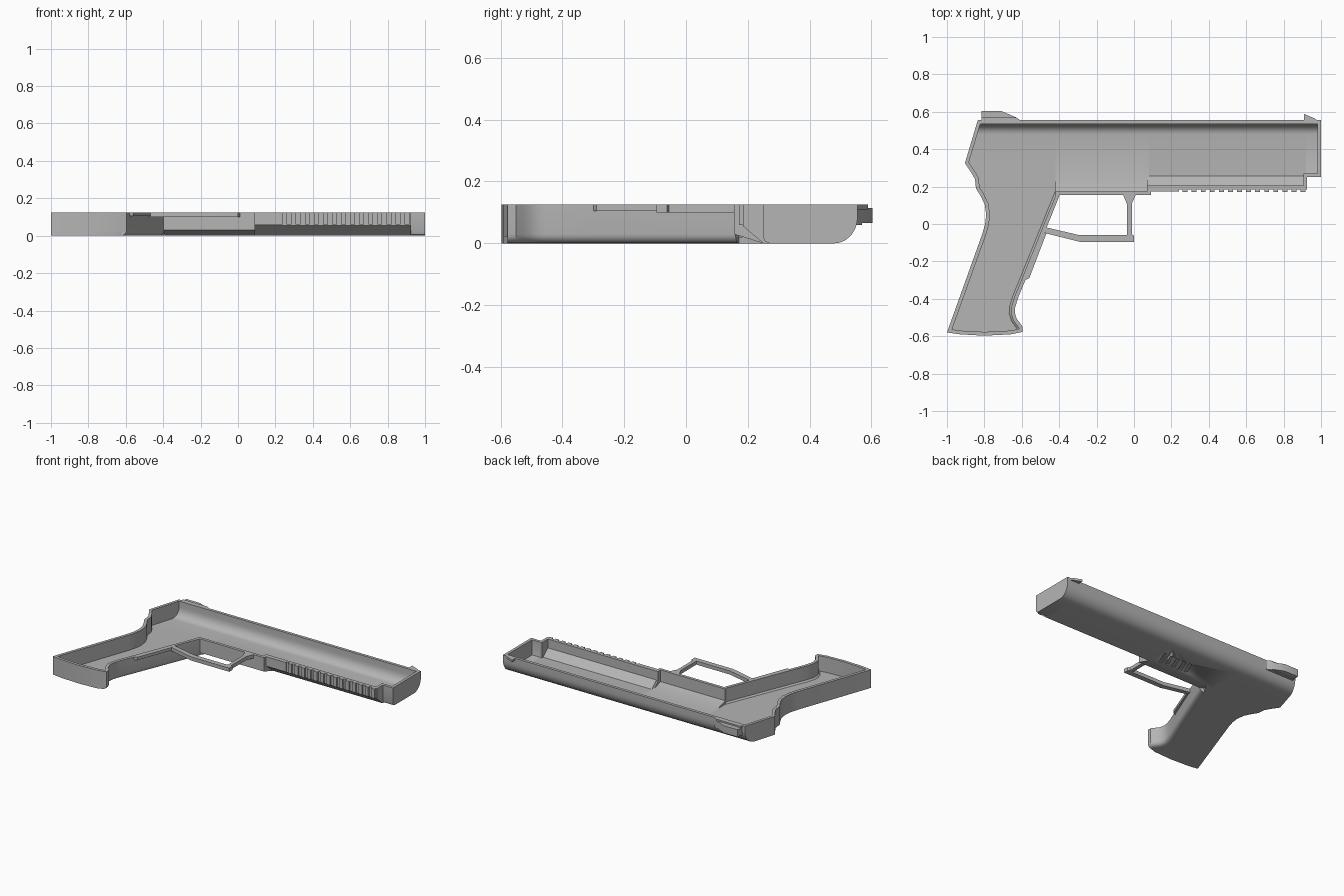
import bpy, bmesh, math
from mathutils import Vector

cube = bpy.data.objects.get("Cube")
if cube:
    bpy.data.objects.remove(cube, do_unlink=True)

grey = bpy.data.materials.new("plain grey")
grey.use_nodes = True
grey.diffuse_color = (0.46, 0.46, 0.46, 1)
for node in grey.node_tree.nodes:
    if node.type == 'BSDF_PRINCIPLED':
        node.inputs["Base Color"].default_value = grey.diffuse_color

TOP = 0.125
WALL = 0.02


def loft(name, rings):
    """Skin closed rings of 3D points and cap both ends."""
    bm = bmesh.new()
    rows = [[bm.verts.new(p) for p in ring] for ring in rings]
    count = len(rows[0])
    for a, b in zip(rows, rows[1:]):
        for i in range(count):
            j = (i + 1) % count
            bm.faces.new((a[i], a[j], b[j], b[i]))
    bm.faces.new(rows[0][::-1])
    bm.faces.new(rows[-1])
    bmesh.ops.recalc_face_normals(bm, faces=bm.faces)
    mesh = bpy.data.meshes.new(name)
    bm.to_mesh(mesh)
    bm.free()
    mesh.materials.append(grey)
    obj = bpy.data.objects.new(name, mesh)
    bpy.context.scene.collection.objects.link(obj)
    bpy.ops.object.select_all(action='DESELECT')
    obj.select_set(True)
    bpy.context.view_layer.objects.active = obj
    bpy.ops.object.shade_smooth_by_angle(angle=math.radians(32))
    return obj


def offset(path, d):
    """Shift an open 2D path to the right of its heading, with mitres."""
    pts = [Vector(p) for p in path]
    normals = []
    for a, b in zip(pts, pts[1:]):
        t = (b - a).normalized()
        normals.append(Vector((t.y, -t.x)))
    out = []
    for i, p in enumerate(pts):
        n1 = normals[max(i - 1, 0)]
        n2 = normals[min(i, len(normals) - 1)]
        out.append(p + (n1 + n2) * (d / (1 + n1.dot(n2))))
    return [tuple(p) for p in out]


def prism(name, outline, z0, z1):
    return loft(name, [[(x, y, z) for x, y in outline] for z in (z0, z1)])


def along_x(name, section, start, end):
    """Extrude a y-z section; start and end give x for each y."""
    return loft(name, [[(f(y), y, z) for y, z in section] for f in (start, end)])


def at(x):
    return lambda y: x


def shell(name, path, start, end):
    return along_x(name, path + offset(path, WALL)[::-1], start, end)


def sweep(name, path, profile):
    """Sweep a profile of (inward distance, height) along a plan path."""
    lines = [(offset(path, d), z) for d, z in profile]
    return loft(name, [[(*line[i], z) for line, z in lines] for i in range(len(path))])


def rear(y):
    return -0.904 + (y - 0.326) * 0.3


def rear_inner(y):
    return rear(y) + WALL


# Slide and frame shell, with a rounded upper edge
round_edge = [(0.48 + 0.075 * math.cos(a), 0.085 - 0.085 * math.sin(a))
              for a in (math.pi / 2 * i / 7 for i in range(8))]
crown = [(0.555, TOP)] + round_edge
block_side = [(0.25, 0), (0.155, 0.03), (0.155, TOP)]
frame_side = [(0.25, 0), (0.185, 0.055), (0.185, TOP)]
nose_side = [(0.27, 0), (0.255, 0.006), (0.25, 0.02), (0.25, TOP)]
shell("slide_rear", crown + [(0.326, 0)], rear, at(-0.42))
middle = shell("slide_middle", crown + block_side, at(-0.42), at(0.08))
shell("slide_front", crown + frame_side, at(0.08), at(0.92))
shell("slide_nose", crown + nose_side, at(0.92), at(1.0))

# End walls
along_x("rear_wall", crown + [(0.326, 0), (0.326, TOP)], rear, rear_inner)
along_x("muzzle_wall", crown + nose_side, at(0.98), at(1.0))
along_x("frame_end_wall", frame_side + [(0.27, TOP), (0.27, 0)], at(0.905), at(0.925))
along_x("block_end_wall", block_side + [(0.205, TOP), (0.205, 0.06), (0.25, 0.02)],
        at(0.07), at(0.09))

# Slanted grooves cut in the outer flat
for i in range(5):
    x = -0.19 + i * 0.05
    slot = prism("groove_cutter", [(x, 0.28), (x + 0.022, 0.28),
                                   (x + 0.062, 0.38), (x + 0.04, 0.38)], -0.02, 0.008)
    slot.hide_render = True
    slot.hide_viewport = True
    cut = middle.modifiers.new("groove", 'BOOLEAN')
    cut.operation = 'DIFFERENCE'
    cut.solver = 'EXACT'
    cut.object = slot

# Grip: filleted front strap, square butt and back strap, outer floor
front_path = [(-0.395, 0.16), (-0.585, -0.31), (-0.62, -0.395), (-0.635, -0.445),
              (-0.637, -0.475), (-0.628, -0.505), (-0.61, -0.53), (-0.595, -0.55),
              (-0.595, -0.577)]
back_path = [(-0.595, -0.577), (-0.66, -0.59), (-0.8, -0.597), (-0.93, -0.59),
             (-1.0, -0.58), (-0.81, -0.05), (-0.796, 0), (-0.79, 0.05),
             (-0.798, 0.105), (-0.82, 0.15), (-0.845, 0.19), (-0.85, 0.24),
             (-0.87, 0.275), (-0.904, 0.326)]
fillet = 0.03
curve = [(fillet * (1 - math.cos(a)), fillet * (1 - math.sin(a)))
         for a in (math.pi / 2 * i / 5 for i in range(6))]
sweep("front_strap", front_path,
      [(0, TOP)] + curve + [(fillet, WALL), (WALL, fillet), (WALL, TOP)])
sweep("back_strap", back_path, [(0, TOP), (0, WALL), (WALL, WALL), (WALL, TOP)])
floor = offset(front_path, fillet) + back_path[1:]
floor += [(-0.42, 0.326), (-0.42, 0.25), (-0.365, 0.25)]
prism("grip_floor", floor, 0, WALL)

# Trigger guard and the thin rib below it
prism("trigger_guard", [(-0.485, -0.045), (-0.47, -0.05), (-0.29, -0.095), (0, -0.095),
                        (0, -0.062), (-0.012, -0.055), (-0.012, 0.11), (0.012, 0.16),
                        (-0.06, 0.16), (-0.037, 0.105), (-0.037, -0.06),
                        (-0.29, -0.06), (-0.47, -0.018)], 0.1, TOP)
prism("strap_rib", [(-0.583, -0.3), (-0.56, -0.29), (-0.468, -0.05), (-0.485, -0.05)],
      0.105, TOP)

# Rail under the frame: plain pad, then evenly spaced teeth
prism("rail_pad", [(0.08, 0.175), (0.24, 0.175), (0.24, 0.19), (0.08, 0.19)], 0.06, TOP)
for i in range(14):
    x = 0.26 + i * 0.0485
    prism("rail_tooth", [(x, 0.172), (x + 0.026, 0.172),
                         (x + 0.026, 0.19), (x, 0.19)], 0.06, TOP)

# Sights
prism("rear_sight", [(-0.815, 0.55), (-0.6, 0.55), (-0.63, 0.57), (-0.71, 0.604),
                     (-0.815, 0.604)], 0.065, 0.115)
prism("rear_sight_base", [(-0.815, 0.55), (-0.6, 0.55), (-0.63, 0.57),
                          (-0.815, 0.57)], 0.06, TOP)
prism("front_sight", [(0.91, 0.55), (0.985, 0.55), (0.965, 0.565), (0.91, 0.588)],
      0.11, TOP)
